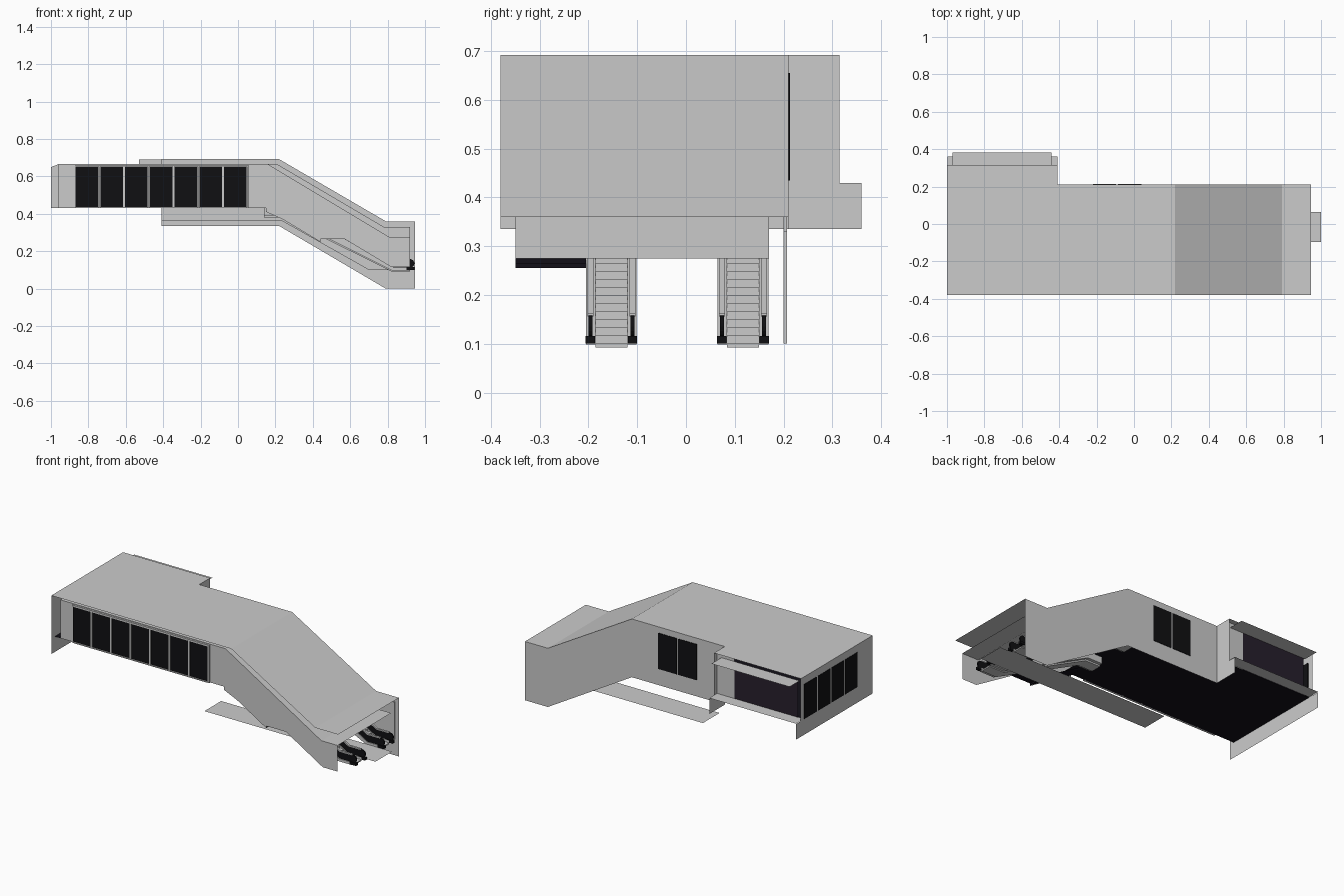
import bpy, bmesh, math

def material(name, col):
    m = bpy.data.materials.new(name)
    m.diffuse_color = (*col, 1)
    return m

BLACK = material("dark_glass", (0.005, 0.005, 0.006))
FLOOR = material("dark_floor", (0.006, 0.005, 0.009))
PURPLE = material("tinted_glass", (0.02, 0.014, 0.025))

def finish(name, bm, mat=None):
    me = bpy.data.meshes.new(name)
    bm.to_mesh(me)
    bm.free()
    ob = bpy.data.objects.new(name, me)
    bpy.context.collection.objects.link(ob)
    if mat:
        me.materials.append(mat)
    return ob

def face(name, pts, mat=None):
    """One flat polygon."""
    bm = bmesh.new()
    bm.faces.new([bm.verts.new(p) for p in pts])
    return finish(name, bm, mat)

def wall_y(name, prof, y, mat=None):
    return face(name, [(x, y, z) for x, z in prof], mat)

def wall_x(name, prof, x, mat=None):
    return face(name, [(x, y, z) for y, z in prof], mat)

def plate(name, x0, x1, y0, y1, z, mat=None):
    return face(name, [(x0, y0, z), (x1, y0, z), (x1, y1, z), (x0, y1, z)], mat)

def strip(name, prof, y0, y1, mat=None):
    """Open x-z profile swept along y as a thin sheet."""
    bm = bmesh.new()
    a = [bm.verts.new((x, y0, z)) for x, z in prof]
    b = [bm.verts.new((x, y1, z)) for x, z in prof]
    for i in range(len(prof) - 1):
        bm.faces.new((a[i], a[i + 1], b[i + 1], b[i]))
    return finish(name, bm, mat)

def solid(name, prof, y0, y1, mat=None):
    """Closed x-z profile extruded along y."""
    bm = bmesh.new()
    f = bm.faces.new([bm.verts.new((x, y0, z)) for x, z in prof])
    r = bmesh.ops.extrude_face_region(bm, geom=[f])
    for v in r["geom"]:
        if isinstance(v, bmesh.types.BMVert):
            v.co.y = y1
    bmesh.ops.recalc_face_normals(bm, faces=bm.faces)
    return finish(name, bm, mat)

def box(name, x0, x1, y0, y1, z0, z1, mat=None):
    return solid(name, [(x0, z0), (x1, z0), (x1, z1), (x0, z1)], y0, y1, mat)

# Roof: wide rear part, then flat, slope and low landing
plate("roof_wing", -1, -0.41, 0.21, 0.315, 0.692)
strip("roof", [(-1, 0.692), (0.22, 0.692), (0.79, 0.36), (0.945, 0.36)], -0.38, 0.21)
strip("ceiling", [(-0.96, 0.665), (0.16, 0.665), (0.81, 0.275), (0.92, 0.275)], -0.35, 0.17)
plate("rear_canopy", -0.97, -0.44, 0.285, 0.382, 0.66)

# Front wall
wall_y("front_wall", [(-0.96, 0.43), (0.15, 0.43), (0.15, 0.41), (0.24, 0.37), (0.44, 0.25),
                      (0.44, 0.265), (0.57, 0.265), (0.82, 0.115), (0.92, 0.115),
                      (0.92, 0.275), (0.81, 0.275), (0.16, 0.665), (-0.96, 0.665)], -0.35)
box("front_sill", -0.87, 0.055, -0.362, -0.35, 0.43, 0.436)
box("front_head", -0.87, 0.055, -0.362, -0.35, 0.652, 0.662)
for i in range(7):
    x = -0.868 + i * 0.1323
    box("front_window", x, x + 0.12, -0.357, -0.345, 0.437, 0.651, BLACK)
    box("front_mullion", x + 0.121, x + 0.131, -0.362, -0.345, 0.43, 0.662)

# Back side wall with outer skin, liner and two windows
wall_y("back_outer_wall", [(-0.41, 0.335), (0.22, 0.335), (0.79, 0), (0.945, 0), (0.945, 0.36),
                           (0.79, 0.36), (0.22, 0.692), (-0.41, 0.692)], 0.21)
solid("back_liner", [(-0.41, 0.365), (0.23, 0.365), (0.70, 0.1), (0.92, 0.1), (0.92, 0.33),
                     (0.78, 0.33), (0.21, 0.665), (-0.41, 0.665)], 0.2, 0.207)
for x in (-0.22, -0.085):
    box("back_window", x, x + 0.125, 0.197, 0.213, 0.435, 0.655, BLACK)

# End wall with four windows, and matching stepped wall of the wing
wall_x("end_wall", [(-0.38, 0.335), (0.36, 0.335), (0.36, 0.43), (0.315, 0.43), (0.315, 0.692),
                    (-0.38, 0.692)], -0.998)
wall_x("wing_side_wall", [(0.21, 0.335), (0.36, 0.335), (0.36, 0.43), (0.315, 0.43),
                          (0.315, 0.692), (0.21, 0.692)], -0.41)
for i in range(4):
    y = -0.235 + i * 0.132
    box("end_window", -1, -0.99, y, y + 0.12, 0.432, 0.645, BLACK)
wall_y("end_return", [(-1, 0.43), (-0.96, 0.43), (-0.96, 0.665), (-1, 0.65)], -0.24)

# Rear shop front
wall_y("rear_glass", [(-0.96, 0.43), (-0.53, 0.43), (-0.53, 0.66), (-0.96, 0.66)], 0.285, PURPLE)
wall_y("rear_pier", [(-0.53, 0.43), (-0.41, 0.43), (-0.41, 0.69), (-0.53, 0.69)], 0.285)
plate("rear_ledge", -0.998, -0.41, 0.285, 0.36, 0.433)

# Floors: upper hall, stepped fill beside the escalator, lower walkway
plate("hall_floor", -0.998, 0.2, -0.35, 0.2, 0.43, FLOOR)
plate("wing_floor", -0.998, -0.41, 0.2, 0.285, 0.43, FLOOR)
strip("side_soffit", [(0.15, 0.425), (0.24, 0.37), (0.44, 0.255), (0.44, 0.265), (0.57, 0.265),
                      (0.57, 0.4)], -0.35, -0.205, FLOOR)
plate("lower_walkway", -0.16, 1.0, -0.097, 0.065, 0.1)

# Escalators
def band(lo, hi):
    """Outline following the incline between two heights, with a round lower nose."""
    r, c = (hi - lo) / 2, (hi + lo) / 2
    nose = [(0.92 + r * math.cos(a), 0.1 + c + r * math.sin(a))
            for a in (-math.pi / 2 + k * math.pi / 8 for k in range(9))]
    return ([(0.14, 0.43 + lo), (0.26, 0.43 + lo), (0.83, 0.1 + lo)] + nose
            + [(0.83, 0.1 + hi), (0.26, 0.43 + hi), (0.14, 0.43 + hi)])

N = 20
steps = [(0.14, 0.38), (0.24, 0.38), (0.82, 0.092), (0.92, 0.092), (0.92, 0.1)]
for i in range(N):
    x = 0.83 - 0.57 * i / N
    z = 0.1 + 0.33 * i / N
    steps += [(x, z), (x, z + 0.33 / N)]
steps.append((0.14, 0.43))

for yc in (-0.153, 0.117):
    solid("escalator_steps", steps, yc - 0.033, yc + 0.033)
    for s in (-1, 1):
        solid("skirt", [(0.14, 0.39), (0.24, 0.39), (0.82, 0.098), (0.92, 0.098), (0.92, 0.114),
                        (0.83, 0.114), (0.26, 0.444), (0.14, 0.444)],
              yc + s * 0.033, yc + s * 0.052)
        solid("balustrade", band(0.012, 0.058), yc + s * 0.039, yc + s * 0.047, BLACK)
        solid("handrail", [(0.14, 0.486), (0.26, 0.486), (0.83, 0.156), (0.915, 0.156),
                           (0.915, 0.162), (0.832, 0.162), (0.262, 0.492), (0.14, 0.492)],
              yc + s * 0.037, yc + s * 0.049)
        box("rail_foot", 0.9, 0.944, yc + s * 0.034, yc + s * 0.053, 0.1, 0.116, BLACK)
